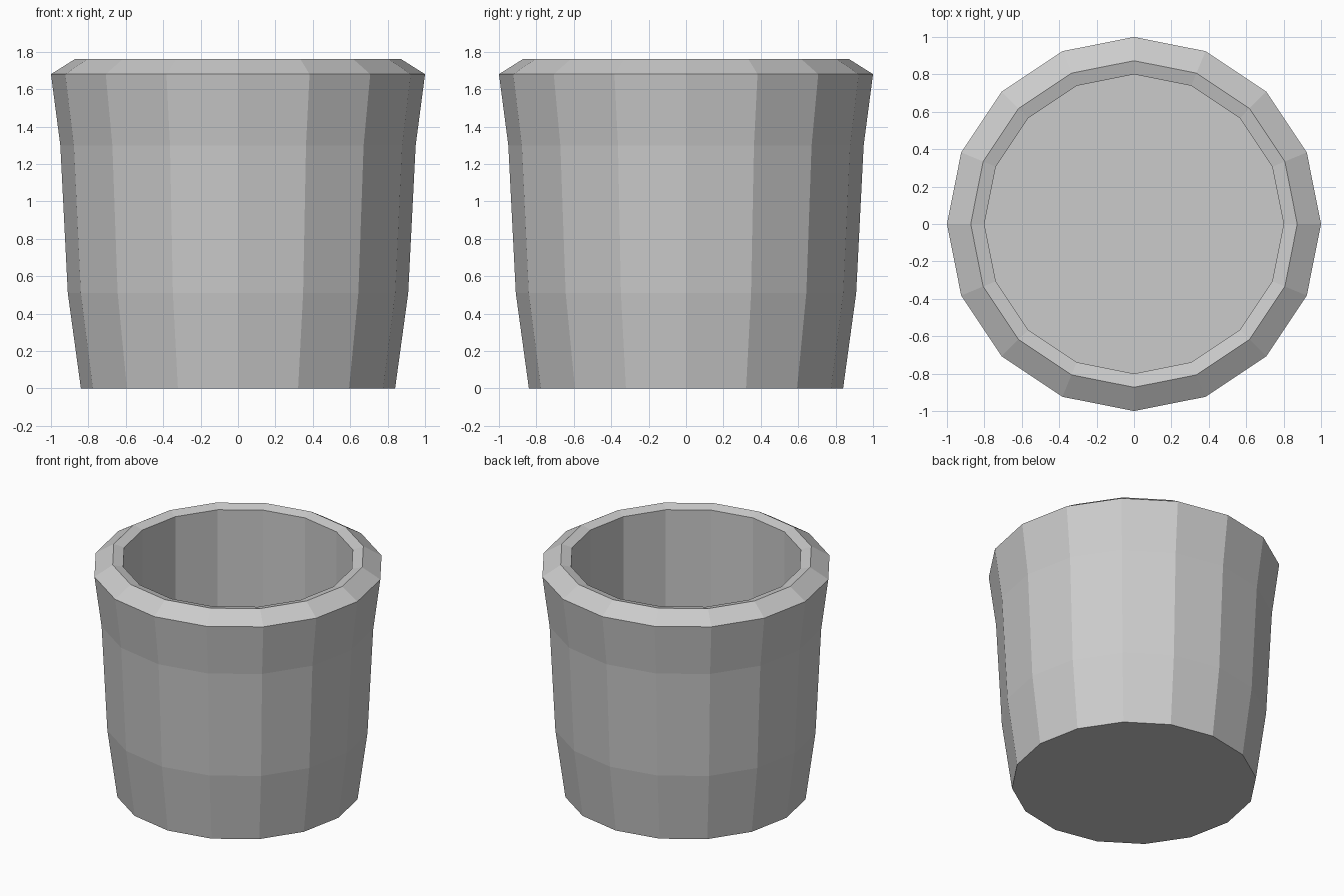
import bpy
import bmesh
from math import cos, sin, pi

cube = bpy.data.objects.get("Cube")
if cube:
    bpy.data.objects.remove(cube, do_unlink=True)

SIDES = 16

# One plain grey for the whole pot
grey = bpy.data.materials.new("light_grey")
grey.use_nodes = True
colour = (0.6, 0.6, 0.6, 1.0)
grey.diffuse_color = colour
grey.node_tree.nodes["Principled BSDF"].inputs["Base Color"].default_value = colour

# Profile (radius, height): outer wall, flared lip, rim, straight inner wall
profile = [
    (0.84, 0.0), (0.91, 0.51), (0.95, 1.30), (1.0, 1.68),
    (0.873, 1.76), (0.80, 1.74), (0.80, 0.08),
]

bm = bmesh.new()
rings = []
for radius, height in profile:
    angles = [2 * pi * i / SIDES for i in range(SIDES)]
    rings.append([bm.verts.new((radius * cos(a), radius * sin(a), height)) for a in angles])

# Walls between neighbouring rings
for low, high in zip(rings, rings[1:]):
    for i in range(SIDES):
        j = (i + 1) % SIDES
        bm.faces.new((low[i], low[j], high[j], high[i]))

# Underside and inner floor
bm.faces.new(rings[0][::-1])
bm.faces.new(rings[-1])
bmesh.ops.recalc_face_normals(bm, faces=bm.faces)

mesh = bpy.data.meshes.new("pot")
bm.to_mesh(mesh)
bm.free()
mesh.materials.append(grey)
pot = bpy.data.objects.new("pot", mesh)
bpy.context.collection.objects.link(pot)
